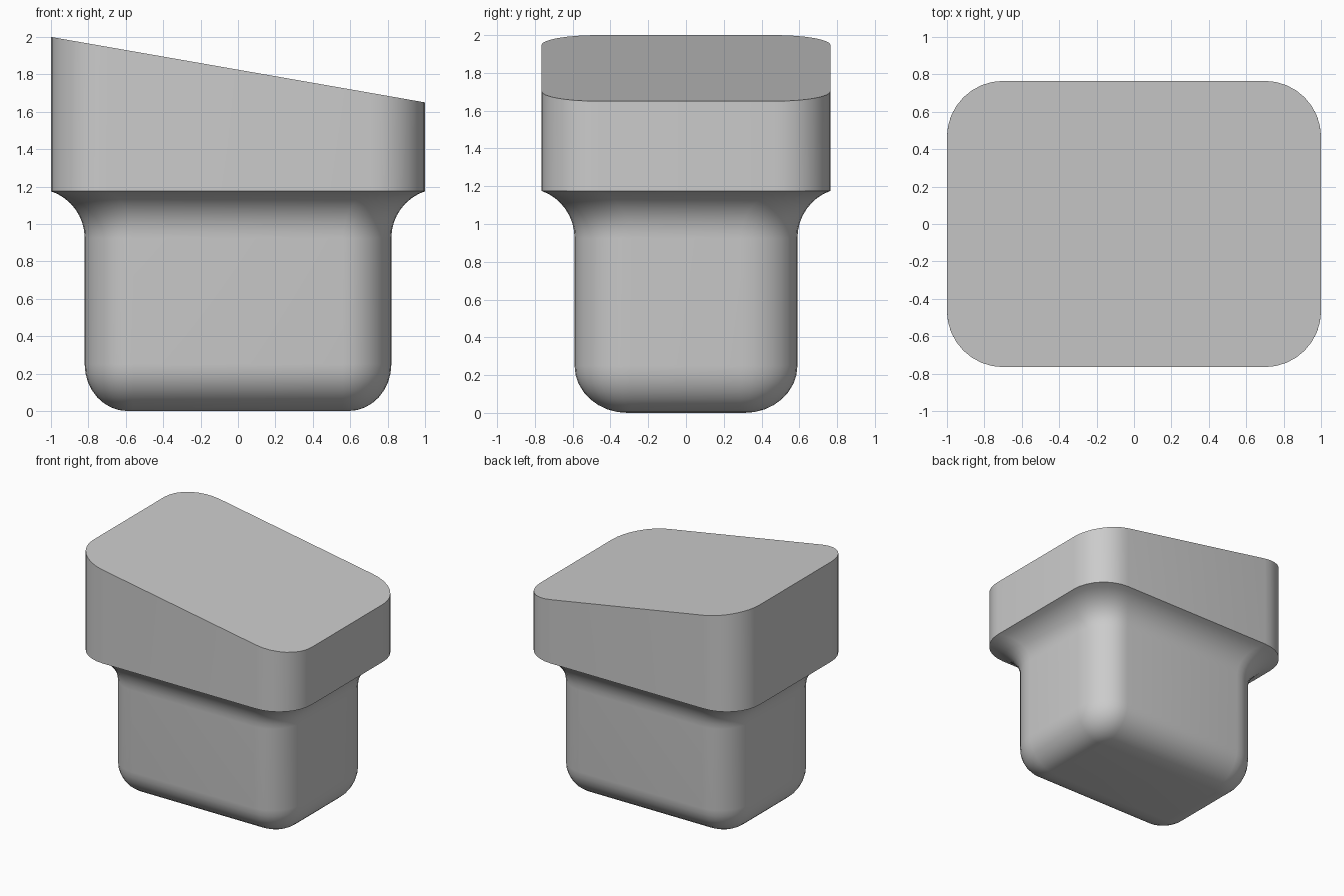
import bpy, bmesh
from math import sin, cos, pi, radians

cube = bpy.data.objects.get("Cube")
if cube:
    bpy.data.objects.remove(cube, do_unlink=True)

grey = bpy.data.materials.new("plain grey")
grey.use_nodes = True
colour = (0.6, 0.6, 0.6, 1)
grey.diffuse_color = colour
grey.node_tree.nodes["Principled BSDF"].inputs["Base Color"].default_value = colour

STEPS = 8  # segments per rounded corner


def ring(bm, hx, hy, rx, ry, height):
    """Rounded rectangle loop; height is a function of x."""
    verts = []
    for quarter, (sx, sy) in enumerate([(1, 1), (-1, 1), (-1, -1), (1, -1)]):
        for i in range(STEPS + 1):
            a = (quarter + i / STEPS) * pi / 2
            x = sx * (hx - rx) + rx * cos(a)
            y = sy * (hy - ry) + ry * sin(a)
            verts.append(bm.verts.new((x, y, height(x))))
    return verts


def flat(z):
    return lambda x: z


bm = bmesh.new()
rings = []

# Rounded bottom edge of the lower body
for i in range(STEPS + 1):
    a = i / STEPS * pi / 2
    dx, dy = 0.23 * (1 - sin(a)), 0.28 * (1 - sin(a))
    rings.append(ring(bm, 0.82 - dx, 0.59 - dy, 0.26 - dx, 0.30 - dy,
                      flat(0.25 * (1 - cos(a)))))

# Hollow flare from the body out to the overhanging lip
for i in range(STEPS + 1):
    a = i / STEPS * radians(71.5)
    out = 0.264 * (1 - cos(a))
    grow = out / 0.18
    rings.append(ring(bm, 0.82 + out, 0.59 + out * 0.97,
                      0.26 + 0.04 * grow, 0.30, flat(0.925 + 0.264 * sin(a))))

# Upright head with a slanted top
rings.append(ring(bm, 1, 0.765, 0.30, 0.30, lambda x: 1.825 - 0.175 * x))

# Skin the loops and close both ends
for low, high in zip(rings, rings[1:]):
    for i in range(len(low)):
        j = (i + 1) % len(low)
        bm.faces.new((low[i], low[j], high[j], high[i]))
bm.faces.new(rings[0][::-1])
bm.faces.new(rings[-1])
bmesh.ops.recalc_face_normals(bm, faces=bm.faces)

mesh = bpy.data.meshes.new("slanted_plug")
bm.to_mesh(mesh)
bm.free()
mesh.materials.append(grey)
plug = bpy.data.objects.new("slanted_plug", mesh)
bpy.context.collection.objects.link(plug)

bpy.ops.object.select_all(action='DESELECT')
plug.select_set(True)
bpy.context.view_layer.objects.active = plug
bpy.ops.object.shade_smooth_by_angle(angle=radians(30))
